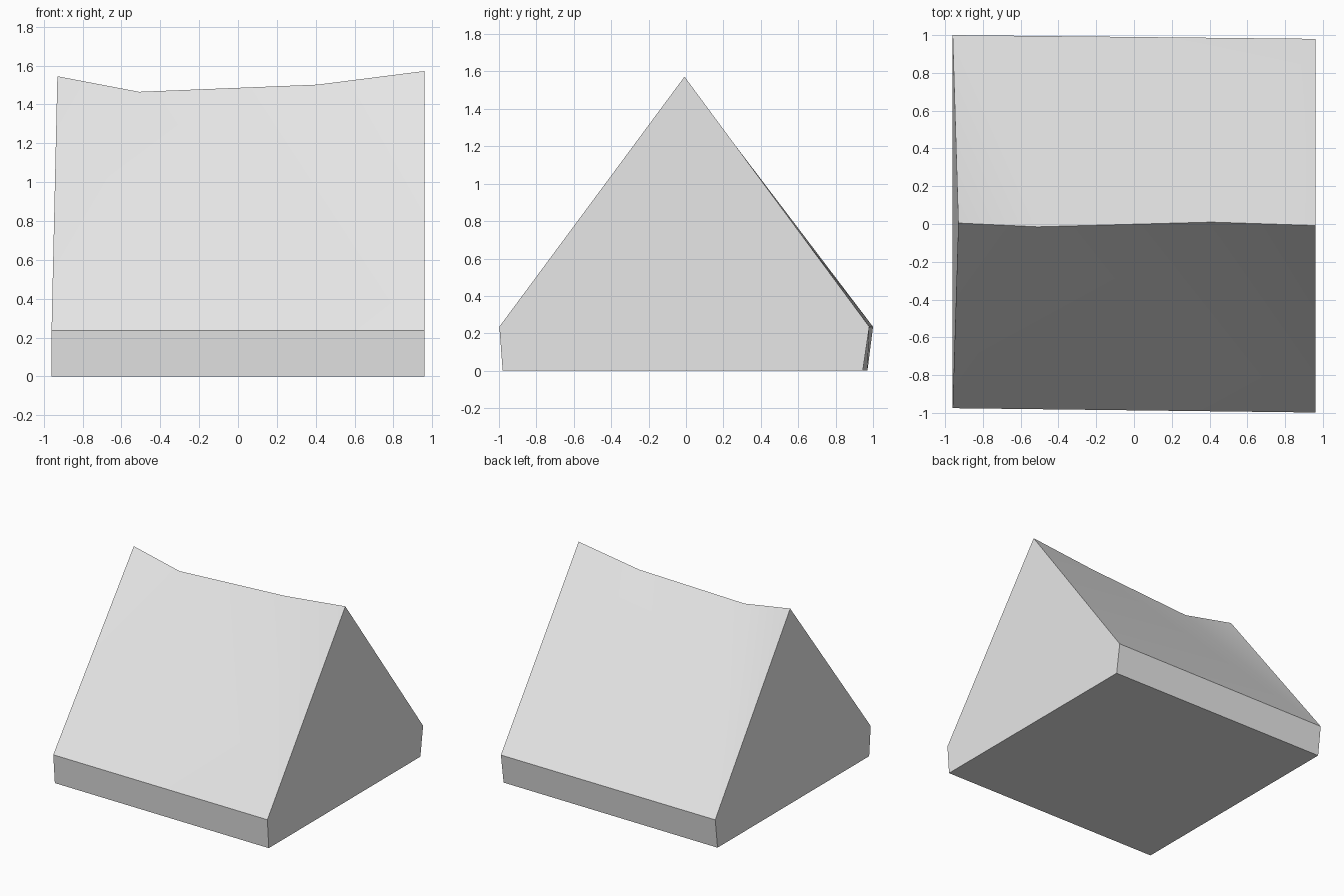
import bpy
import bmesh
import math

cube = bpy.data.objects.get("Cube")
if cube:
    bpy.data.objects.remove(cube, do_unlink=True)

# Plain grey surface
grey = bpy.data.materials.new("light grey")
grey.use_nodes = True
grey.diffuse_color = (0.8, 0.8, 0.8, 1)
grey.node_tree.nodes["Principled BSDF"].inputs["Base Color"].default_value = (0.8, 0.8, 0.8, 1)

HALF = 0.96
EAVE_Z = 0.235

bm = bmesh.new()


def edge_pair(y_right, y_left, z):
    """Two corners of a long edge, from the -x end to the +x end."""
    return [bm.verts.new((-HALF, y_right, z)), bm.verts.new((HALF, y_left, z))]


# Base and eave edges
base_front = edge_pair(-0.955, -0.98, 0)
base_back = edge_pair(0.97, 0.945, 0)
eave_front = edge_pair(-0.975, -0.998, EAVE_Z)
eave_back = edge_pair(1.0, 0.98, EAVE_Z)

# Sagging ridge line
ridge = [bm.verts.new(p) for p in (
    (-0.93, 0.005, 1.545), (-0.51, -0.015, 1.465),
    (0.41, 0.01, 1.502), (HALF, -0.008, 1.572))]


def slope(eave, split):
    """Fan the roof slope from both eave corners, meeting at one ridge point."""
    for i in range(len(ridge) - 1):
        corner = eave[0] if i < split else eave[1]
        bm.faces.new((corner, ridge[i + 1], ridge[i]))
    bm.faces.new((eave[0], eave[1], ridge[split]))


slope(eave_front, 1)
slope(eave_back, 2)

# Low walls, gable ends and underside
for base, eave in ((base_front, eave_front), (base_back, eave_back)):
    bm.faces.new((base[0], base[1], eave[1], eave[0]))
for end, peak in ((0, ridge[0]), (1, ridge[-1])):
    bm.faces.new((base_front[end], eave_front[end], peak,
                  eave_back[end], base_back[end]))
bm.faces.new(base_front + base_back[::-1])
bmesh.ops.recalc_face_normals(bm, faces=bm.faces[:])

mesh = bpy.data.meshes.new("roof")
bm.to_mesh(mesh)
bm.free()
mesh.materials.append(grey)
roof = bpy.data.objects.new("roof", mesh)
bpy.context.collection.objects.link(roof)

# Soft slopes, sharp corners
bpy.ops.object.select_all(action='DESELECT')
roof.select_set(True)
bpy.context.view_layer.objects.active = roof
bpy.ops.object.shade_smooth_by_angle(angle=math.radians(30))
